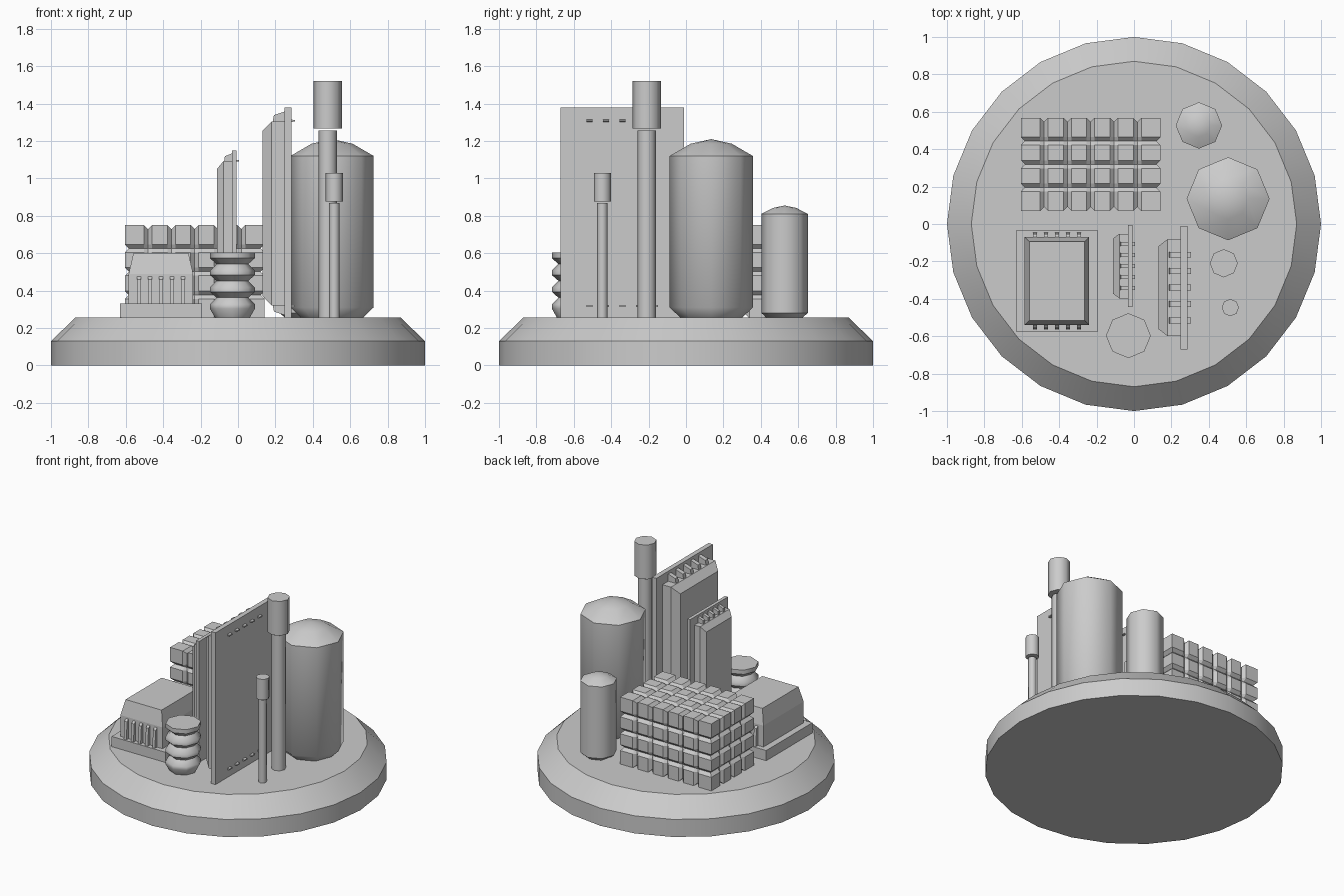
import bpy, bmesh, math
from mathutils import Matrix, Vector

old = bpy.data.objects.get("Cube")
if old:
    bpy.data.objects.remove(old, do_unlink=True)

grey = bpy.data.materials.new("plain grey")
grey.use_nodes = True
grey.diffuse_color = (0.6, 0.6, 0.6, 1)
grey.node_tree.nodes["Principled BSDF"].inputs["Base Color"].default_value = grey.diffuse_color


def finish(name, bm, smooth=None):
    bmesh.ops.recalc_face_normals(bm, faces=bm.faces)
    mesh = bpy.data.meshes.new(name)
    bm.to_mesh(mesh)
    bm.free()
    mesh.materials.append(grey)
    ob = bpy.data.objects.new(name, mesh)
    bpy.context.collection.objects.link(ob)
    if smooth:
        bpy.ops.object.select_all(action='DESELECT')
        ob.select_set(True)
        bpy.context.view_layer.objects.active = ob
        bpy.ops.object.shade_smooth_by_angle(angle=math.radians(smooth))
    return ob


def loft(bm, rings):
    """Skin a list of equal-length point rings and cap both ends."""
    loops = [[bm.verts.new(p) for p in ring] for ring in rings]
    n = len(loops[0])
    for a, b in zip(loops, loops[1:]):
        for i in range(n):
            j = (i + 1) % n
            bm.faces.new((a[i], a[j], b[j], b[i]))
    bm.faces.new(loops[0][::-1])
    bm.faces.new(loops[-1])


def lathe(name, profile, centre=(0, 0), sides=8, smooth=46):
    """Turn (radius, z) pairs around a vertical axis."""
    bm = bmesh.new()
    turn = [math.tau * i / sides for i in range(sides)]
    loft(bm, [[(centre[0] + r * math.cos(a), centre[1] + r * math.sin(a), z)
               for a in turn] for r, z in profile])
    bmesh.ops.remove_doubles(bm, verts=bm.verts, dist=1e-4)
    return finish(name, bm, smooth)


def rect(w, l, z):
    return [(x * w / 2, y * l / 2, z) for x, y in ((-1, -1), (1, -1), (1, 1), (-1, 1))]


def chip(name, matrix):
    """Board, tapered body and bent pins in a unit box, placed by a matrix."""
    parts = {"board": bmesh.new(), "body": bmesh.new(), "pins": bmesh.new()}
    loft(parts["board"], [rect(1, 1, 0), rect(1, 1, 0.23)])
    loft(parts["body"], [rect(0.785, 0.87, 0.23), rect(0.785, 0.87, 0.68), rect(0.67, 0.78, 1)])
    bend = [(0.42, 0.66), (0.465, 0.6), (0.482, 0.23), (0.446, 0.23), (0.442, -0.12),
            (0.434, -0.12), (0.43, 0.23), (0.43, 0.5)]
    for side in (-1, 1):
        for i in range(-2, 3):
            loft(parts["pins"], [[(i * 0.133 + dx, side * y, z) for y, z in bend]
                                 for dx in (-0.024, 0.024)])
    for part, bm in parts.items():
        bm.transform(matrix)
        finish(f"{name}_{part}", bm)


def block_stack(name, low, cells, pitch, groove):
    """Box split into blocks by V grooves running round every side."""
    bm = bmesh.new()
    half = groove / 2
    lines = []
    for n in cells:
        line = [(0, False)]
        for i in range(1, n):
            line += [(i * pitch - half, False), (i * pitch, True), (i * pitch + half, False)]
        lines.append(line + [(n * pitch, False)])
    cache = {}

    def vert(idx):
        if idx not in cache:
            pos = [lines[k][idx[k]][0] for k in range(3)]
            for k in range(3):
                if any(lines[m][idx[m]][1] for m in range(3) if m != k):
                    if idx[k] == 0:
                        pos[k] += half
                    elif idx[k] == len(lines[k]) - 1:
                        pos[k] -= half
            cache[idx] = bm.verts.new(Vector(pos) + Vector(low))
        return cache[idx]

    for k in range(3):
        u, v = (k + 1) % 3, (k + 2) % 3
        for end in (0, len(lines[k]) - 1):
            for i in range(len(lines[u]) - 1):
                for j in range(len(lines[v]) - 1):
                    quad = []
                    for di, dj in ((0, 0), (1, 0), (1, 1), (0, 1)):
                        idx = [0, 0, 0]
                        idx[k], idx[u], idx[v] = end, i + di, j + dj
                        quad.append(vert(tuple(idx)))
                    bm.faces.new(quad)
    return finish(name, bm)


# Round base with a sloping rim
lathe("base", [(1, 0), (1, 0.13), (0.87, 0.255)], sides=24, smooth=30)

# Domed tanks
lathe("large_tank", [(0.16, 0.25), (0.222, 0.31), (0.222, 1.12), (0.11, 1.185), (0, 1.21)], (0.503, 0.135))
lathe("small_tank", [(0.09, 0.25), (0.124, 0.28), (0.124, 0.81), (0.062, 0.842), (0, 0.855)], (0.347, 0.527))

# Capped posts
for size, centre, r, cap_r, z0, z1, gap in (
        ("tall", (0.48, -0.21), 0.049, 0.075, 1.255, 1.52, 0.012),
        ("short", (0.515, -0.447), 0.028, 0.046, 0.867, 1.03, 0.01)):
    lathe(size + "_post", [(r, 0.25), (r, z0)], centre)
    lathe(size + "_post_cap", [(cap_r, z0 + gap), (cap_r, z1)], centre)

# Ribbed insulator
ribs = [(0.09, 0.25)]
for i in range(4):
    z = 0.315 + i * 0.09
    ribs += [(0.12, z - 0.012), (0.12, z + 0.012), (0.085, z + 0.047)]
ribs[-2:] = [(0.12, 0.604)]
lathe("insulator", ribs, (-0.03, -0.597))

# Block stack
block_stack("block_stack", (-0.605, 0.07, 0.252), (6, 4, 4), 0.1245, 0.043)

# Chips: one lying flat, two standing on edge with the body towards -x
chip("flat_chip", Matrix.Translation((-0.412, -0.305, 0.25)) @ Matrix.Diagonal((0.44, 0.54, 0.35, 1)))
upright = Matrix(((0, 0, -1, 0), (1, 0, 0, 0), (0, 1, 0, 0), (0, 0, 0, 1)))
for name, place, scale in (
        ("large_chip", (0.285, -0.34, 0.813), (0.66, 1.13, 0.155, 1)),
        ("small_chip", (-0.007, -0.225, 0.7), (0.44, 0.9, 0.105, 1))):
    chip(name, Matrix.Translation(place) @ upright @ Matrix.Diagonal(scale))
